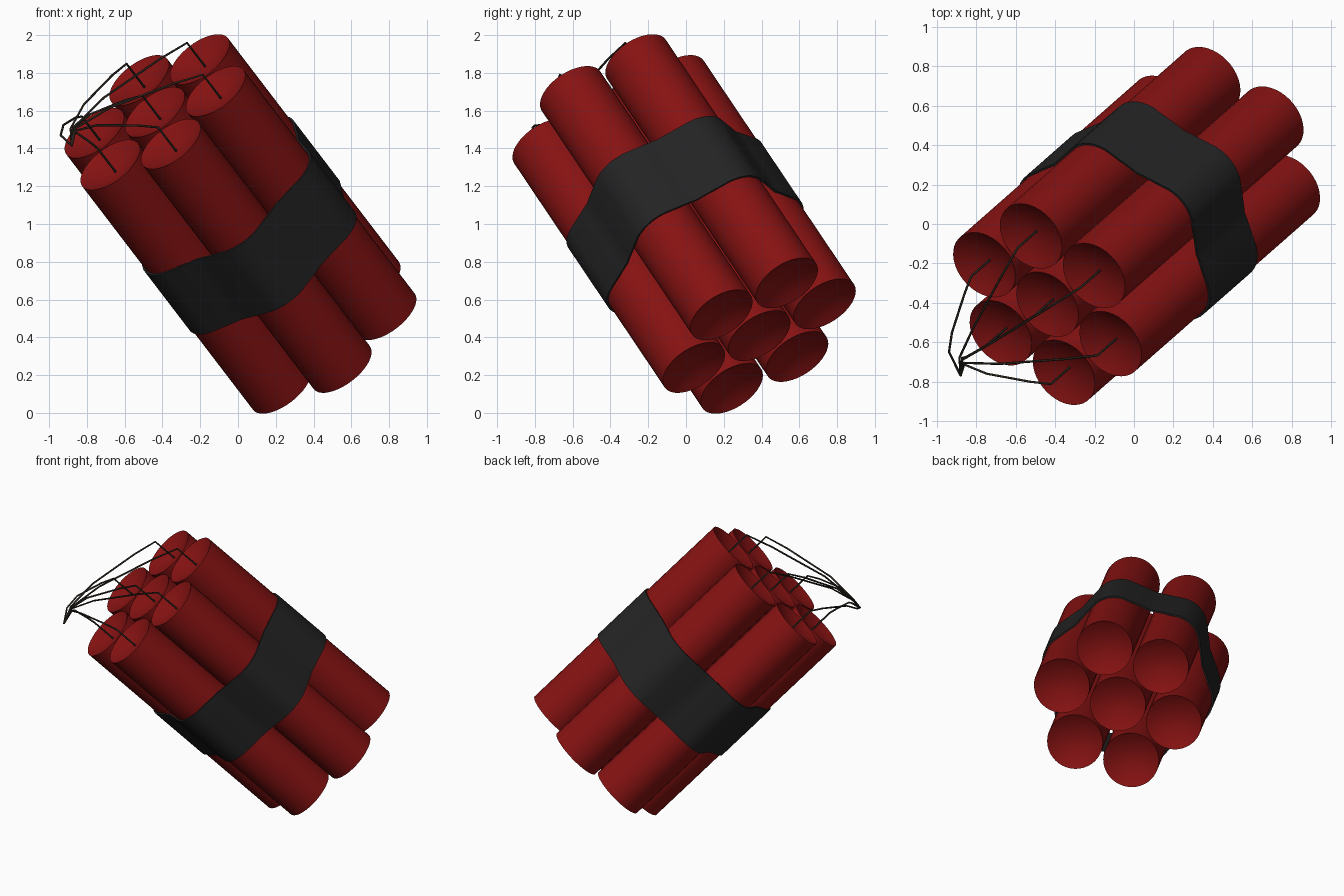
import bpy, bmesh, math
from mathutils import Vector, Matrix

if "Cube" in bpy.data.objects:
    bpy.data.objects.remove(bpy.data.objects["Cube"])

# Bundle frame: axis d points to the fuse end, u and v span the cross-section
d = Vector((-0.536, -0.471, 0.701)).normalized()
u = Vector((0.65, -0.41, 0.228))
u = (u - d * u.dot(d)).normalized()
v = d.cross(u)
base = Vector((0.466, 0.388, 0.408))
FRAME = Matrix.Translation(base) @ Matrix((u, v, d)).transposed().to_4x4()
R, PITCH, LENGTH, DENT = 0.187, 0.394, 1.69, 0.055


def material(name, rgb):
    m = bpy.data.materials.new(name)
    m.diffuse_color = (*rgb, 1)
    m.use_nodes = True
    m.node_tree.nodes["Principled BSDF"].inputs["Base Color"].default_value = m.diffuse_color
    return m


RED = material("red_paper", (0.24, 0.006, 0.006))
BLACK = material("black_tape", (0.017, 0.017, 0.017))
FUSE = material("fuse_brown", (0.022, 0.017, 0.012))


def finish(bm, name, mat):
    bmesh.ops.recalc_face_normals(bm, faces=bm.faces)
    bm.transform(FRAME)
    me = bpy.data.meshes.new(name)
    bm.to_mesh(me)
    bm.free()
    ob = bpy.data.objects.new(name, me)
    bpy.context.collection.objects.link(ob)
    me.materials.append(mat)
    bpy.ops.object.select_all(action='DESELECT')
    bpy.context.view_layer.objects.active = ob
    ob.select_set(True)
    bpy.ops.object.shade_smooth_by_angle(angle=math.radians(40))
    return ob


def bridge(bm, a, b):
    for i in range(len(a)):
        j = (i + 1) % len(a)
        bm.faces.new((a[i], a[j], b[j], b[i]))


def stick(name, cx, cy, n=40):
    # Tube with shallow bowl-shaped ends
    bowl = [(R * k, DENT * (1 - k * k)) for k in (0.08, 0.35, 0.65, 0.85, 1)]
    profile = bowl + [(r, LENGTH - z) for r, z in reversed(bowl)]
    bm = bmesh.new()
    rings = [[bm.verts.new((cx + r * math.cos(math.tau * i / n),
                            cy + r * math.sin(math.tau * i / n), z))
              for i in range(n)] for r, z in profile]
    for a, b in zip(rings, rings[1:]):
        bridge(bm, a, b)
    bm.faces.new(rings[0])
    bm.faces.new(rings[-1])
    finish(bm, name, RED)


# Seven sticks: one in the middle, six around
centres = [(0, 0)] + [(PITCH * math.cos(k * math.pi / 3), PITCH * math.sin(k * math.pi / 3))
                      for k in range(6)]
for k, (cx, cy) in enumerate(centres):
    stick(f"stick_{k + 1}", cx, cy)


# Tape wrapped around the bundle, dipping slightly between sticks
def tape_loop(r, dip):
    pts = []
    for k in range(6):
        a = k * math.pi / 3
        cx, cy = centres[k + 1]
        for t in range(-30, 31, 10):
            b = a + math.radians(t)
            pts.append((cx + r * math.cos(b), cy + r * math.sin(b)))
        m = a + math.pi / 6
        h = PITCH * math.cos(math.pi / 6) + r - dip
        for s, f in ((-0.05, 0.3), (0, 0), (0.05, 0.3)):
            q = h + dip * f
            pts.append((q * math.cos(m) - s * math.sin(m), q * math.sin(m) + s * math.cos(m)))
    return pts


bm = bmesh.new()
outer, inner = tape_loop(R + 0.012, 0.022), tape_loop(R + 0.001, 0.022)
loops = [[bm.verts.new((x, y, z)) for x, y in pts]
         for pts, z in ((outer, 0.61), (outer, 1.06), (inner, 1.06), (inner, 0.61))]
for i in range(4):
    bridge(bm, loops[i], loops[(i + 1) % 4])
finish(bm, "tape_band", BLACK)

# Fuses rise from each end, bend over and meet at one point
meet = Vector((-0.88, -0.77, 1.415))
for k, (cx, cy) in enumerate(centres):
    foot = FRAME @ Vector((cx, cy, LENGTH - DENT))
    bend = foot + d * 0.18
    near = meet + Vector((-0.02, 0.06, 0.07)) + (bend - meet).normalized() * 0.04
    if k == 4:
        near = Vector((-0.939, -0.65, 1.47))
    path = [foot, bend, bend.lerp(near, 0.22) + d * 0.02,
            bend.lerp(near, 0.7) + d * 0.035, near, meet]
    cu = bpy.data.curves.new(f"fuse_{k + 1}", 'CURVE')
    cu.dimensions = '3D'
    cu.bevel_depth = 0.006
    cu.bevel_resolution = 1
    cu.use_fill_caps = True
    sp = cu.splines.new('POLY')
    sp.points.add(len(path) - 1)
    for p, co in zip(sp.points, path):
        p.co = (*co, 1)
    cu.materials.append(FUSE)
    bpy.context.collection.objects.link(bpy.data.objects.new(f"fuse_{k + 1}", cu))
